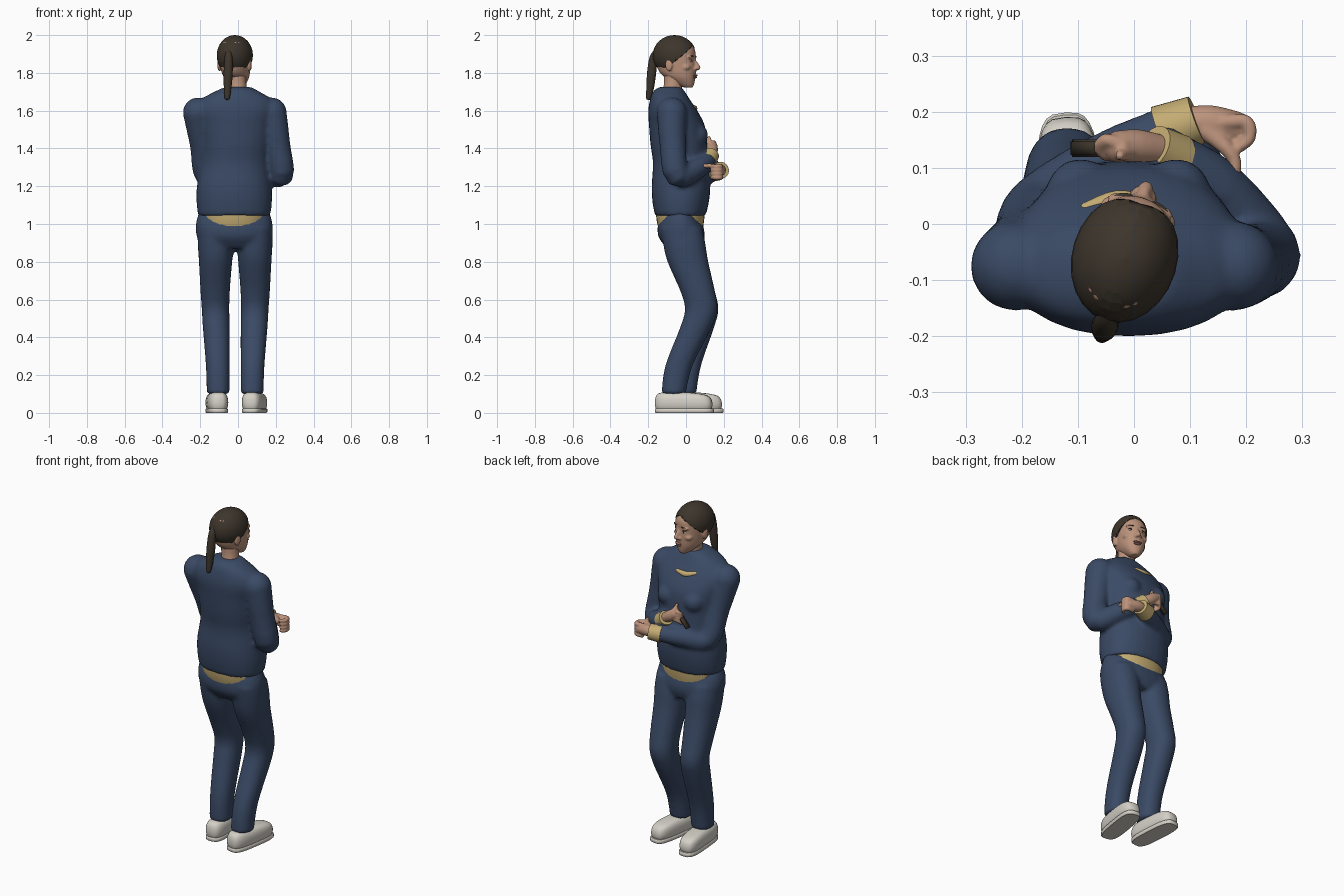
import bpy, bmesh, math
from mathutils import Vector, Matrix

if "Cube" in bpy.data.objects:
    bpy.data.objects.remove(bpy.data.objects["Cube"])


def material(name, r, g, b):
    m = bpy.data.materials.new(name)
    m.use_nodes = True
    m.diffuse_color = (r, g, b, 1)
    bsdf = next(n for n in m.node_tree.nodes if n.type == 'BSDF_PRINCIPLED')
    bsdf.inputs["Base Color"].default_value = (r, g, b, 1)
    return m


NAVY = material("navy cloth", .042, .068, .13)
SKIN = material("skin", .50, .29, .20)
HAIR = material("dark brown hair", .047, .036, .025)
TAN = material("tan shirt", .55, .41, .17)
SHOE = material("off white shoe", .66, .63, .57)
LIPS = material("lips", .36, .16, .12)
WHITE = material("eye white", .7, .68, .64)
DARK = material("dark iris", .03, .02, .015)


def spline(rows, steps=4):
    """Catmull-Rom through rows of any length."""
    rows = [Vector(r) for r in rows]
    ext = [rows[0]] + rows + [rows[-1]]
    out = []
    for a, b, c, d in zip(ext, ext[1:], ext[2:], ext[3:]):
        for i in range(steps):
            t = i / steps
            out.append(b + (c - a) * (t / 2) + (a * 2 - b * 5 + c * 4 - d) * (t * t / 2)
                       + (b * 3 - a - c * 3 + d) * (t ** 3 / 2))
    return out + [rows[-1]]


def skin_rings(bm, rings):
    loops = [[bm.verts.new(p) for p in r] for r in rings]
    n = len(loops[0])
    for a, b in zip(loops, loops[1:]):
        for i in range(n):
            j = (i + 1) % n
            bm.faces.new((a[i], a[j], b[j], b[i]))
    bm.faces.new(loops[0][::-1])
    bm.faces.new(loops[-1])


def oval(c, u, v, ru, rv, power=2, n=28):
    pts = []
    for i in range(n):
        a = math.tau * i / n
        x, y = math.cos(a), math.sin(a)
        pts.append(c + u * math.copysign(abs(x) ** (2 / power), x) * ru
                   + v * math.copysign(abs(y) ** (2 / power), y) * rv)
    return pts


def loft(bm, rows, power=2.2, steps=4):
    """Horizontal rings from rows of z, x, y, half width, half depth."""
    rows = spline(rows, steps) if steps else rows
    X, Y = Vector((1, 0, 0)), Vector((0, 1, 0))
    skin_rings(bm, [oval(Vector((x, y, z)), X, Y, a, b, power) for z, x, y, a, b in rows])


def ball(bm, c, r, rot=None):
    r = r if isinstance(r, tuple) else (r, r, r)
    m = Matrix.Translation(c) @ (rot or Matrix()) @ Matrix.Diagonal((*r, 1))
    bmesh.ops.create_uvsphere(bm, u_segments=24, v_segments=16, radius=1, matrix=m)


def tube(bm, rows, ends=True, n=20):
    """Round limb through rows of x, y, z, radius."""
    rows = spline(rows)
    pts = [Vector(r[:3]) for r in rows]
    rings = []
    for i, p in enumerate(pts):
        t = (pts[min(i + 1, len(pts) - 1)] - pts[max(i - 1, 0)]).normalized()
        u = t.cross(Vector((.3, .9, .2))).normalized()
        rings.append(oval(p, u, t.cross(u), rows[i][3], rows[i][3], 2, n))
    skin_rings(bm, rings)
    if ends:
        for i in (0, -1):
            ball(bm, pts[i], rows[i][3])


def finish(name, bm, mat, voxel=0, relax=4):
    bmesh.ops.recalc_face_normals(bm, faces=bm.faces)
    me = bpy.data.meshes.new(name)
    bm.to_mesh(me)
    bm.free()
    me.materials.append(mat)
    for p in me.polygons:
        p.use_smooth = len(p.vertices) < 5
    ob = bpy.data.objects.new(name, me)
    bpy.context.collection.objects.link(ob)
    if voxel:
        r = ob.modifiers.new("merge", 'REMESH')
        r.mode, r.voxel_size, r.use_smooth_shade = 'VOXEL', voxel, True
        s = ob.modifiers.new("relax", 'SMOOTH')
        s.factor, s.iterations = .5, relax
    return ob


# Jacket: torso, bust and two bent sleeves merged into one skin
bm = bmesh.new()
loft(bm, [(1.045, -.02, -.03, .192, .135), (1.12, -.02, -.028, .2, .15), (1.2, -.02, -.027, .198, .155),
          (1.32, -.015, -.03, .182, .145), (1.42, -.01, -.038, .187, .15), (1.52, -.01, -.048, .2, .148),
          (1.6, -.01, -.07, .215, .13), (1.66, -.008, -.085, .185, .105), (1.7, -.005, -.09, .12, .085),
          (1.725, 0, -.085, .07, .06)])
for side in (-1, 1):
    ball(bm, (-.01 + .085 * side, .055, 1.47), .062)
tube(bm, [(-.212, -.075, 1.59, .08), (-.187, -.03, 1.42, .068), (-.165, .03, 1.255, .062),
          (-.05, .11, 1.265, .054), (.06, .168, 1.28, .043)])
tube(bm, [(.178, -.075, 1.59, .08), (.207, -.07, 1.42, .07), (.228, -.045, 1.258, .066),
          (.14, .07, 1.3, .054), (.06, .125, 1.345, .042)])
finish("jacket", bm, NAVY, .011, 6)

# Trousers: pelvis and two slightly bent legs, one foot ahead of the other
bm = bmesh.new()
loft(bm, [(1.07, -.02, -.035, .185, .085), (1.0, -.02, -.03, .203, .118), (.93, -.018, -.023, .2, .122),
          (.87, -.016, -.01, .17, .09)])
for side in (-1, 1):
    lead = -.028 * side
    rows = [(.98, .1, -.025, .095, .11, 0), (.9, .103, -.01, .095, .112, 0), (.8, .104, .01, .088, .108, 0),
            (.65, .106, .06, .078, .092, 0), (.55, .104, .083, .073, .086, .1), (.45, .1, .058, .071, .083, .25),
            (.25, .092, -.015, .063, .072, .8), (.1, .09, -.038, .06, .064, 1)]
    loft(bm, [(z, -.015 + d * side, y + lead * w, a, b) for z, d, y, a, b, w in rows])
finish("trousers", bm, NAVY, .011)

# Shirt showing below the jacket hem and at the neck opening
bm = bmesh.new()
loft(bm, [(1.1, -.02, -.03, .175, .13), (1.03, -.02, -.03, .172, .127), (.97, -.02, -.028, .16, .116),
          (.92, -.02, -.025, .14, .1)])
finish("shirt_tail", bm, TAN)
bm = bmesh.new()
tube(bm, [(-.085, .028, 1.625, .011), (-.03, .044, 1.612, .016), (.025, .04, 1.618, .011)])
finish("shirt_neckline", bm, TAN)

# Cuffs
for name, a, b in (("right_cuff", (.048, .162, 1.278, .05), (.112, .186, 1.285, .044)),
                   ("left_cuff", (.075, .115, 1.335, .047), (.035, .137, 1.37, .041))):
    bm = bmesh.new()
    tube(bm, [a, b], ends=False)
    finish(name, bm, TAN)

# Right hand, loosely closed, with the thumb reaching back
bm = bmesh.new()
tube(bm, [(.1, .182, 1.285, .028), (.135, .18, 1.285, .032), (.178, .172, 1.28, .03)])
for i in range(4):
    z = 1.246 + .02 * i
    tube(bm, [(.165, .182, z, .013), (.2, .182, z, .013), (.207, .155, z, .012), (.19, .138, z, .01)], n=12)
tube(bm, [(.13, .165, 1.3, .018), (.165, .135, 1.307, .014), (.18, .11, 1.308, .012),
          (.178, .078, 1.308, .009)], n=12)
finish("right_hand", bm, SKIN, .005, 3)

# Left hand raised to the chest, holding a slim dark handset
bm = bmesh.new()
tube(bm, [(.045, .132, 1.365, .028), (.005, .137, 1.39, .032), (-.025, .137, 1.41, .03)])
for i in range(4):
    s = .017 * i
    tube(bm, [(-.02 + s * .3, .14, 1.43 - s, .012), (-.05, .15, 1.43 - s, .012),
              (-.062, .135, 1.415 - s, .011), (-.05, .12, 1.405 - s, .009)], n=12)
tube(bm, [(-.005, .13, 1.41, .016), (-.018, .125, 1.435, .013), (-.025, .122, 1.458, .009)], n=12)
finish("left_hand", bm, SKIN, .005, 3)
bm = bmesh.new()
bmesh.ops.create_cube(bm, size=1, matrix=Matrix.Translation((-.075, .135, 1.382))
                      @ Matrix.Rotation(math.radians(-48), 4, 'Y') @ Matrix.Diagonal((.105, .032, .016, 1)))
bmesh.ops.bevel(bm, geom=bm.edges[:], offset=.004, segments=2, affect='EDGES')
finish("handset", bm, HAIR)

# Neck
bm = bmesh.new()
tube(bm, [(0, -.08, 1.66, .06), (-.003, -.07, 1.73, .048), (-.01, -.065, 1.82, .052)])
finish("neck", bm, SKIN)

# Head parts share one turned local frame that faces +y
HEAD = Matrix.Translation((-.015, -.055, 0)) @ Matrix.Rotation(math.radians(-17), 4, 'Z')


def head_part(*args):
    ob = finish(*args)
    ob.matrix_world = HEAD
    return ob


bm = bmesh.new()
loft(bm, [(1.722, 0, .07, .02, .022), (1.738, 0, .055, .037, .045), (1.77, 0, .03, .06, .076),
          (1.8, 0, .013, .071, .096), (1.84, 0, .004, .077, .106), (1.88, 0, 0, .081, .107),
          (1.92, 0, -.003, .082, .107), (1.96, 0, -.008, .068, .088), (1.982, 0, -.008, .04, .055)])
tube(bm, [(0, .1, 1.868, .009), (0, .116, 1.845, .011), (0, .124, 1.827, .013)])
for side in (-1, 1):
    ball(bm, (.013 * side, .113, 1.822), .01)
    ball(bm, (.046 * side, .072, 1.83), (.024, .024, .018))
    ball(bm, (.034 * side, .09, 1.884), (.028, .014, .008))
    ball(bm, (.084 * side, -.012, 1.842), (.009, .02, .034))
head_part("head", bm, SKIN, .005, 4)

bm = bmesh.new()
ball(bm, (0, .111, 1.787), (.025, .008, .0055))
ball(bm, (0, .108, 1.777), (.02, .009, .006))
head_part("lips", bm, LIPS)
for name, mat, y, z, size in (("eyes", WHITE, .087, 1.862, (.015, .014, .0075)),
                              ("irises", DARK, .0975, 1.862, (.0065, .005, .0065)),
                              ("eyelids", DARK, .093, 1.87, (.016, .009, .0025)),
                              ("eyebrows", HAIR, .093, 1.889, (.021, .012, .0035))):
    bm = bmesh.new()
    for side in (-1, 1):
        ball(bm, (.033 * side, y, z), size, Matrix.Rotation(-.35 * side, 4, 'Z'))
    head_part(name, bm, mat)

# Hair cap: half a dome trimmed along a sloping hairline, then mirrored
bm = bmesh.new()
ball(bm, (0, -.006, 1.893), (.094, .117, .107))
trims = (((0, 0, 0), (1, 0, 0)), ((0, .1, 1.95), (.4, -.72, 1)))
for co, no in trims:
    bmesh.ops.bisect_plane(bm, geom=bm.verts[:] + bm.edges[:] + bm.faces[:], plane_co=co,
                           plane_no=no, clear_inner=True)
cap = head_part("hair_cap", bm, HAIR)
m = cap.modifiers.new("other side", 'MIRROR')
m.use_clip = True
m = cap.modifiers.new("thickness", 'SOLIDIFY')
m.thickness, m.offset = .012, -1

# Ponytail
bm = bmesh.new()
tube(bm, [(-.05, -.155, 1.91, .016), (-.05, -.172, 1.88, .021), (-.052, -.182, 1.8, .024),
          (-.055, -.19, 1.72, .02), (-.057, -.198, 1.67, .014)])
finish("ponytail", bm, HAIR)

# Shoes: rounded upper over a flat sole
for name, x, y, turn in (("right", -.112, .042, 4), ("left", .088, -.008, -9)):
    for part, rows in (("sole", [(0, 0, 0, .052, .153), (.004, 0, 0, .056, .157), (.02, 0, 0, .056, .157),
                                 (.024, 0, 0, .052, .153)]),
                       ("upper", [(.022, 0, -.004, .05, .148), (.04, 0, -.004, .056, .153),
                                  (.07, 0, -.006, .056, .15), (.09, 0, -.012, .05, .138),
                                  (.102, 0, -.03, .04, .11), (.108, 0, -.05, .025, .07)])):
        bm = bmesh.new()
        loft(bm, rows, 3.4, 2 if part == "upper" else 0)
        ob = finish(f"{name}_shoe_{part}", bm, SHOE)
        ob.location = (x, y, 0)
        ob.rotation_euler.z = math.radians(turn)
